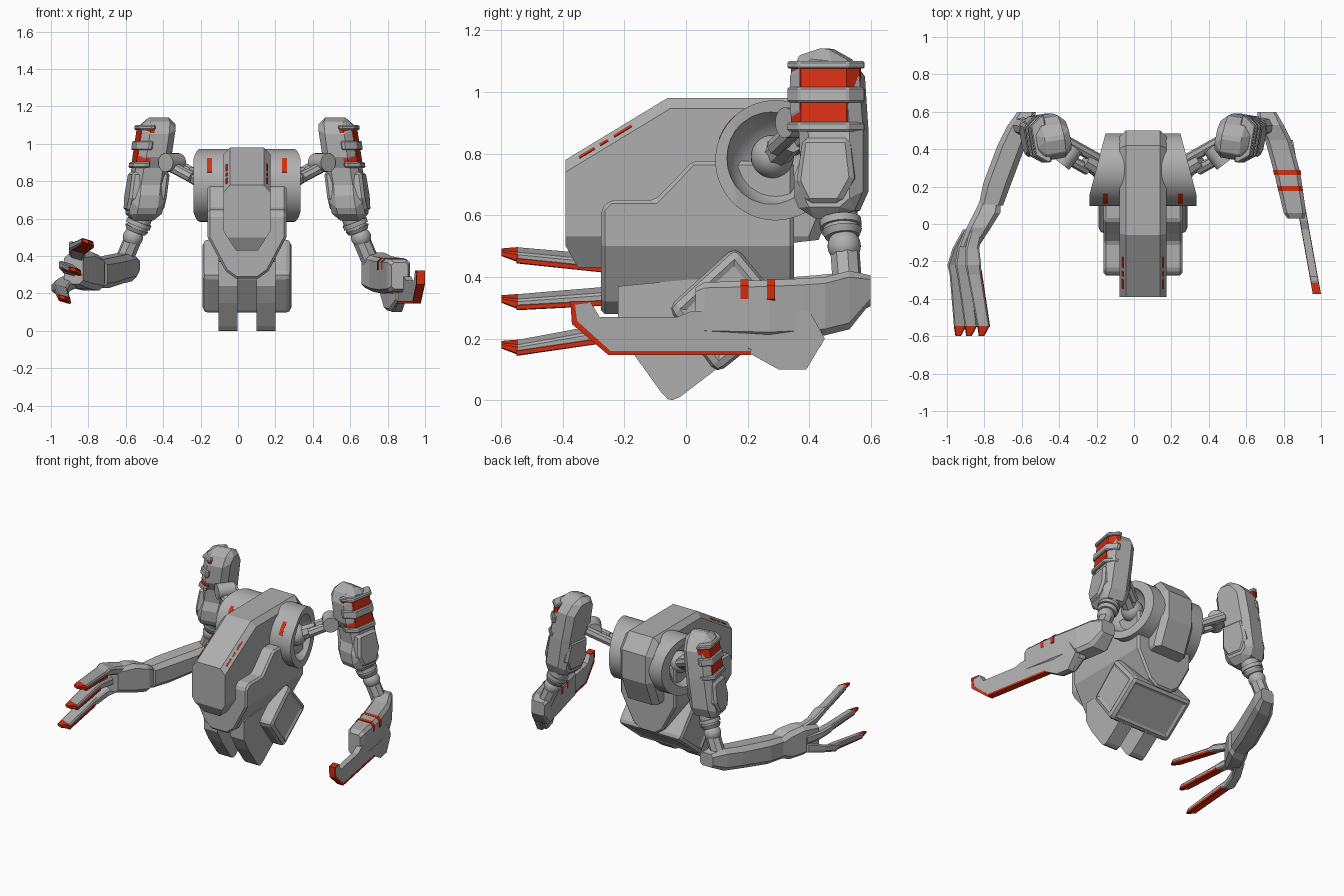
import bpy, bmesh, math
from mathutils import Vector, Matrix

if "Cube" in bpy.data.objects:
    bpy.data.objects.remove(bpy.data.objects["Cube"])

CX = 0.048  # the body centre sits slightly off the bounding-box centre


def material(name, col):
    m = bpy.data.materials.new(name)
    m.diffuse_color = (*col, 1)
    m.use_nodes = True
    m.node_tree.nodes["Principled BSDF"].inputs["Base Color"].default_value = m.diffuse_color
    return m


GREY = material("grey metal", (0.43, 0.43, 0.43))
RED = material("red accent", (0.66, 0.028, 0.006))


def finish(name, bm, mat=GREY):
    bmesh.ops.recalc_face_normals(bm, faces=bm.faces)
    me = bpy.data.meshes.new(name)
    bm.to_mesh(me)
    bm.free()
    ob = bpy.data.objects.new(name, me)
    bpy.context.collection.objects.link(ob)
    me.materials.append(mat)
    return ob


def skin(name, rings, mat=GREY):
    """Closed surface through equal-sized rings of points."""
    bm = bmesh.new()
    vs = [[bm.verts.new(p) for p in r] for r in rings]
    n = len(vs[0])
    for a, b in zip(vs, vs[1:]):
        for i in range(n):
            bm.faces.new((a[i], a[(i + 1) % n], b[(i + 1) % n], b[i]))
    bm.faces.new(vs[0])
    bm.faces.new(vs[-1])
    return finish(name, bm, mat)


def prism(name, pts, fn, a, b, mat=GREY):
    """Profile pts (u, v) extruded from depth a to b, placed by fn(u, v, depth)."""
    return skin(name, [[fn(u, v, d) for u, v in pts] for d in (a, b)], mat)


def along_x(u, v, d):
    return (CX + d, u, v)


def along_y(u, v, d):
    return (CX + u, d, v)


def loft(name, sections, mat=GREY, c=0.2, tilt=0):
    """Chamfered rectangles (x, y, z, width, height) skinned along y."""
    rings = []
    for x, y, z, w, h in sections:
        k, w, h = c * min(w, h), w / 2, h / 2
        q = [(w, h - k), (w - k, h), (k - w, h), (-w, h - k),
             (-w, k - h), (k - w, -h), (w - k, -h), (w, k - h)]
        rings.append([(x + i, y, z + j - tilt * i) for i, j in q])
    return skin(name, rings, mat)


def rod(name, p, q, r, seg=20, r2=None):
    p, q = Vector(p), Vector(q)
    bm = bmesh.new()
    m = Matrix.Translation((p + q) / 2) @ (q - p).to_track_quat('Z', 'Y').to_matrix().to_4x4()
    bmesh.ops.create_cone(bm, cap_ends=True, segments=seg, radius1=r,
                          radius2=r2 or r, depth=(q - p).length, matrix=m)
    return smooth(finish(name, bm))


def ball(name, p, r):
    bm = bmesh.new()
    bmesh.ops.create_uvsphere(bm, u_segments=28, v_segments=16, radius=r,
                              matrix=Matrix.Translation(p))
    return smooth(finish(name, bm))


def activate(ob):
    bpy.ops.object.select_all(action='DESELECT')
    ob.select_set(True)
    bpy.context.view_layer.objects.active = ob


def smooth(ob):
    activate(ob)
    bpy.ops.object.shade_smooth_by_angle(angle=math.radians(32))
    return ob


def boolean(ob, cutter, op):
    m = ob.modifiers.new("cut", 'BOOLEAN')
    m.operation, m.object, m.solver = op, cutter, 'EXACT'
    activate(ob)
    bpy.ops.object.modifier_apply(modifier="cut")
    bpy.data.objects.remove(cutter)


def bevel(ob, width, seg=1):
    m = ob.modifiers.new("bevel", 'BEVEL')
    m.width, m.segments = width, seg
    m.limit_method, m.angle_limit = 'ANGLE', math.radians(40)
    activate(ob)
    bpy.ops.object.modifier_apply(modifier="bevel")
    return ob


def sym(half):
    return half + [(-u, v) for u, v in reversed(half)]


# Hull: side profile with chamfered upper and rear edges and a narrowing underside
hull = prism("hull", [(-.39, .78), (-.06, .98), (.42, .98), (.5, .88), (.5, .69), (.43, .52),
                      (.34, .51), (.34, .43), (-.35, .43), (-.39, .5)], along_x, -.125, .125)
bm = bmesh.new()
bm.from_mesh(hull.data)
top = [e for e in bm.edges if abs(e.verts[0].co.x - e.verts[1].co.x) < .01
       and (all(v.co.z > .77 for v in e.verts) or all(v.co.y > .41 for v in e.verts))]
bmesh.ops.bevel(bm, geom=top, offset=.034, segments=1, affect='EDGES', profile=.5)
bm.to_mesh(hull.data)
bm.free()
boolean(hull, prism("hull_cutter", sym([(.2, 1.1), (.2, .7), (.124, .53), (.055, .425)]),
                    along_y, -.6, .7), 'INTERSECT')

# Armour shell wrapped round the hull, stepped in side view
armour = prism("armour_shell", sym([(.21, .9), (.21, .5), (.115, .32), (.06, .28)]),
               along_y, -.275, .35)
boolean(armour, prism("armour_cutter", [(-.4, .1), (-.275, .62), (-.245, .65), (-.1, .65),
                      (-.05, .7), (.02, .775), (.5, .775), (.5, .1)], along_x, -.4, .4), 'INTERSECT')
bevel(armour, .012)

# Shoulder collar with slanted ends and hollow sockets
circle = [(.29 + .195 * math.cos(i * math.pi / 28), .778 + .195 * math.sin(i * math.pi / 28))
          for i in range(56)]
collar = prism("shoulder_collar", circle, along_x, -.286, .286)
bm = bmesh.new()
bm.from_mesh(collar.data)
for s in (-1, 1):
    bmesh.ops.bisect_plane(bm, geom=bm.verts[:] + bm.edges[:] + bm.faces[:],
                           plane_co=(CX + s * .285, .16, 0), plane_no=(s * .967, .253, 0),
                           clear_outer=True)
    bmesh.ops.holes_fill(bm, edges=[e for e in bm.edges if e.is_boundary])
bmesh.ops.recalc_face_normals(bm, faces=bm.faces)
bm.to_mesh(collar.data)
bm.free()
for s in (-1, 1):
    boolean(collar, ball("socket_cutter", (CX + s * .31, .29, .785), .16), 'DIFFERENCE')
smooth(collar)

# Pelvis: tilted rounded block with an inset rear panel and side panels
pelvis = bevel(prism("pelvis_block", [(-.06, .30), (.16, .50), (.345, .28), (.1, .085)],
                     along_x, -.238, .238), .03, 2)
bm = bmesh.new()
bm.from_mesh(pelvis.data)
big = [f for f in bm.faces if f.calc_area() > .03 and (abs(f.normal.x) > .9 or f.normal.z < -.6)]
bmesh.ops.inset_individual(bm, faces=big, thickness=.022, depth=-.008)
bm.to_mesh(pelvis.data)
bm.free()

for s, side in ((-1, "right"), (1, "left")):
    # Keel prongs that the model stands on
    prism(side + "_keel_prong", [(-.22, .37), (-.22, .24), (-.17, .15), (-.08, .025), (-.06, .004),
          (-.045, 0), (-.02, .01), (.15, .14), (.25, .3), (.1, .4)], along_x, s * .05, s * .153)

    # Red dashes on the sloping hull chamfer
    for y0, y1 in ((-.355, -.305), (-.288, -.262), (-.242, -.185)):
        def on_edge(u, v, d):
            z = .78 + (u + .39) * .2 / .33
            n = Vector((.707 * s, -.366, .605))
            w = Vector((.707 * s, .366, -.605))
            base = Vector((s * .108, u + .0088, z - .0146))
            return Vector((CX, 0, 0)) + base + n * d + w * v
        prism(side + "_hull_dash", [(y0, -.005), (y1, -.005), (y1, .005), (y0, .005)],
              on_edge, -.003, .003, RED)

    # Red mark on the collar front
    arc = [math.radians(a) for a in (132, 139, 146, 153, 159)]
    pts = [(.29 + .1965 * math.cos(a), .778 + .1965 * math.sin(a)) for a in arc]
    pts += [(.29 + .190 * math.cos(a), .778 + .190 * math.sin(a)) for a in reversed(arc)]
    prism(side + "_collar_mark", pts, along_x, s * .187, s * .213, RED)

    def P(x, y, z):
        return (CX + s * x, y, z)

    # Shoulder joint: ball, twin links and pivot drum
    ball(side + "_shoulder_ball", P(.2, .28, .79), .07)
    rod(side + "_shoulder_stem", P(.19, .27, .78), P(.31, .34, .84), .055, 8, .04)
    for dx, dy in ((-.025, .03), (.025, -.03)):
        rod(side + "_shoulder_link", P(.27 + dx, .32 + dy, .82),
            P(.43 + dx, .41 + dy, .905), .03, 8)
    rod(side + "_shoulder_pivot", P(.365, .41, .9), P(.435, .32, .9), .05)

    # Upper arm: slightly turned, leaning block; red windows wrap its outer corners
    def arm(t, z, n):
        return P(.515 + .17 * t + .985 * n + .15 * (.87 - z), .463 + .985 * t - .17 * n, z)

    def wrap(name, g, z0, z1, mat=GREY):
        sec = [(-.112 - g, .028), (-.112 - g, .05), (-.073 - g / 2, .092 + g), (.073 + g / 2, .092 + g),
               (.108 + g, .05), (.108 + g, .028)]
        return prism(side + name, sec, lambda t, n, z: arm(t, z, n), z0, z1, mat)

    bevel(prism(side + "_upper_arm", [(-.118, 1.09), (-.055, 1.145), (.045, 1.135), (.11, 1.05),
          (.122, .87), (.122, .64), (.065, .59), (-.075, .59), (-.12, .69), (-.085, .78),
          (-.09, .87), (-.118, .93)], arm, -.09, .09), .038)
    bevel(prism(side + "_upper_arm_guard", [(-.07, .85), (.085, .85), (.1, .72), (.055, .64),
          (-.055, .64), (-.09, .71)], arm, -.098, .106), .015)
    for z0, z1 in ((1.0, 1.078), (.895, .968)):
        wrap("_arm_window", .003, z0, z1, RED)
    for z0, z1 in ((1.075, 1.1), (.966, 1.016), (.872, .902)):
        bevel(wrap("_window_bar", .016, z0, z1), .006)

    # Elbow: stacked rings, ball and neck
    rod(side + "_elbow_sleeve", P(.555, .495, .63), P(.59, .505, .54), .058)
    rod(side + "_elbow_ring", P(.574, .5, .585), P(.583, .502, .562), .068)
    rod(side + "_elbow_ring", P(.588, .505, .55), P(.596, .507, .53), .066, 20, .055)
    ball(side + "_elbow_ball", P(.61, .513, .5), .054)
    rod(side + "_elbow_neck", P(.61, .515, .49), P(.67, .525, .35), .048, 8)

# Left forearm with red bands
loft("left_forearm", [(.71, .598, .36, .1, .09), (.73, .53, .325, .14, .19), (.77, .45, .305, .14, .19),
     (.79, .38, .30, .14, .19), (.82, .27, .295, .14, .19), (.86, .06, .295, .12, .175),
     (.865, .03, .295, .09, .14)], c=.15)
for y in (.275, .19):
    loft("left_forearm_band", [(.82 + (.27 - q) * .19, q, .350, .105 + .15 * q, .082)
                               for q in (y + .013, y - .013)], RED, c=.24)


# Left blade, with a red cutting edge
def blade(u, v, d):
    return (.977 - .18 * (u + .37) + d, u, v)


prism("left_blade", [(-.37, .32), (-.31, .32), (-.28, .27), (-.03, .27), (.02, .29), (.4, .29),
      (.45, .2), (.39, .1), (.3, .1), (.21, .15), (-.25, .15), (-.365, .25)], blade, -.02, .02)
prism("left_blade_edge", [(.21, .147), (-.252, .147), (-.37, .247), (-.375, .322), (-.315, .322),
      (-.315, .315), (-.36, .31), (-.353, .257), (-.245, .16), (.21, .16)], blade, -.022, .022, RED)
loft("left_wrist_block", [(.80, .44, .23, .08, .1), (.82, .38, .18, .08, .14),
                          (.84, .3, .18, .07, .15), (.87, .2, .22, .05, .12)])

# Right forearm and palm
loft("right_forearm", [(-.575, .598, .35, .1, .09), (-.61, .52, .34, .14, .15),
     (-.655, .42, .33, .15, .15), (-.73, .22, .31, .15, .16), (-.765, .1, .305, .13, .15)])
loft("right_palm", [(-.765, .13, .305, .11, .12), (-.785, .06, .31, .14, .19),
                    (-.83, -.02, .325, .13, .2), (-.88, -.12, .33, .1, .16)])

# Right fingers: tilted, bent bars with red undersides, inner edges and tips
for k, (b, m, t) in {"upper": ((-.84, .385), (-.86, .445), (-.805, .472)),
                     "middle": ((-.87, .32), (-.915, .34), (-.872, .32)),
                     "lower": ((-.88, .27), (-.955, .22), (-.93, .172))}.items():
    end = (t[0], -.545, t[1])
    loft("right_finger_" + k, [(b[0], -.03, b[1], .07, .06),
         ((b[0] + m[0]) / 2 - .015, -.13, (b[1] + m[1]) / 2, .075, .055),
         (m[0], -.22, m[1], .085, .05), (m[0] + .007, -.27, m[1], .075, .036),
         (*end, .066, .032)], tilt=.3)
    loft("right_finger_tip_" + k, [(*end, .067, .033), (t[0] - .01, -.598, t[1] + .008, .03, .018)],
         RED, tilt=.3)
    loft("right_finger_underside_" + k, [(m[0] + .006, -.25, m[1] - .02, .062, .008),
                                         (t[0], -.55, t[1] - .016, .058, .008)], RED, tilt=.3)
    loft("right_finger_edge_" + k, [(m[0] + .042, -.25, m[1] - .024, .008, .018),
                                    (t[0] + .032, -.55, t[1] - .019, .008, .016)], RED)
